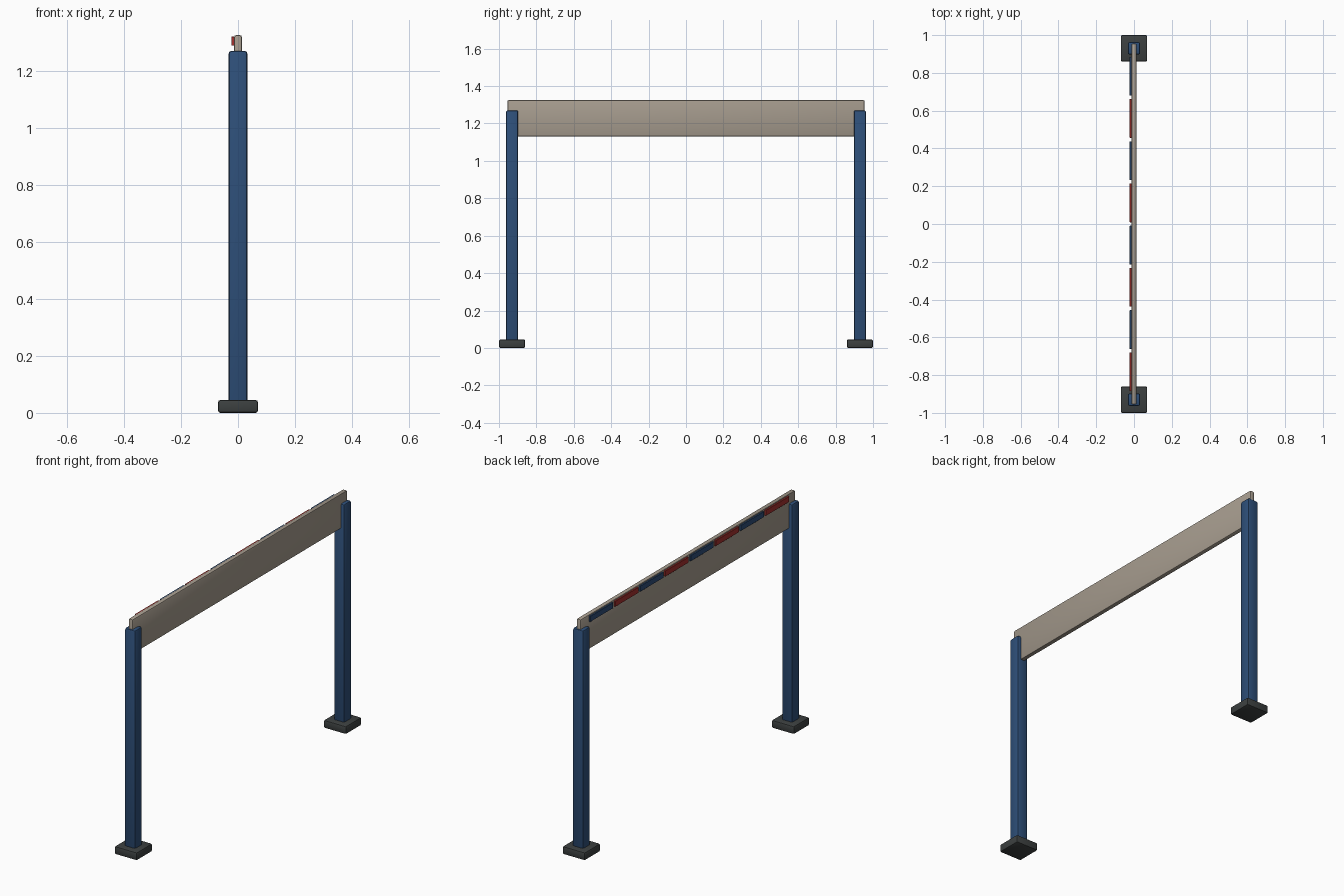
import bpy

cube = bpy.data.objects.get("Cube")
if cube:
    bpy.data.objects.remove(cube, do_unlink=True)


def material(name, rgb):
    m = bpy.data.materials.new(name)
    m.use_nodes = True
    color = (*rgb, 1)
    m.diffuse_color = color
    m.node_tree.nodes["Principled BSDF"].inputs["Base Color"].default_value = color
    return m


blue = material("post blue", (0.027, 0.078, 0.19))
grey = material("foot grey", (0.045, 0.051, 0.051))
beige = material("panel beige", (0.38, 0.33, 0.27))
red = material("stripe red", (0.37, 0.03, 0.026))
stripe_blue = material("stripe blue", (0.026, 0.073, 0.18))


def box(name, low, high, mat, bevel=0, segments=2):
    """Box between two corners, with softened edges."""
    center = [(a + b) / 2 for a, b in zip(low, high)]
    bpy.ops.mesh.primitive_cube_add(size=1, location=center)
    ob = bpy.context.object
    ob.name = name
    ob.scale = [b - a for a, b in zip(low, high)]
    bpy.ops.object.transform_apply(location=False, rotation=False, scale=True)
    ob.data.materials.append(mat)
    if bevel:
        mod = ob.modifiers.new("Soft edges", "BEVEL")
        mod.width = bevel
        mod.segments = segments
        bpy.ops.object.modifier_apply(modifier=mod.name)
        bpy.ops.object.shade_smooth_by_angle()
    return ob


# Posts and their feet at both ends
POST_Y, POST_R, FOOT_R = 0.93, 0.033, 0.07
FOOT_TOP, POST_TOP = 0.045, 1.27
for side, y in (("front", -POST_Y), ("back", POST_Y)):
    box(side + "_foot", (-FOOT_R, y - FOOT_R, 0), (FOOT_R, y + FOOT_R, FOOT_TOP), grey, 0.008)
    box(side + "_post", (-POST_R, y - POST_R, FOOT_TOP - 0.01),
        (POST_R, y + POST_R, POST_TOP), blue, 0.01)

# Long panel let into the posts
PANEL_X, PANEL_TOP = 0.0135, 1.325
box("panel", (-PANEL_X, -0.955, 1.13), (PANEL_X, 0.955, PANEL_TOP), beige, 0.007)

# Alternating stripe plates along the upper edge of one face
COUNT, PITCH, LENGTH = 8, 0.2235, 0.205
for i in range(COUNT):
    y = (i - (COUNT - 1) / 2) * PITCH
    box(f"stripe_plate_{i + 1}", (-PANEL_X - 0.0095, y - LENGTH / 2, 1.288),
        (-PANEL_X, y + LENGTH / 2, 1.32), stripe_blue if i % 2 else red, 0.001, 1)
